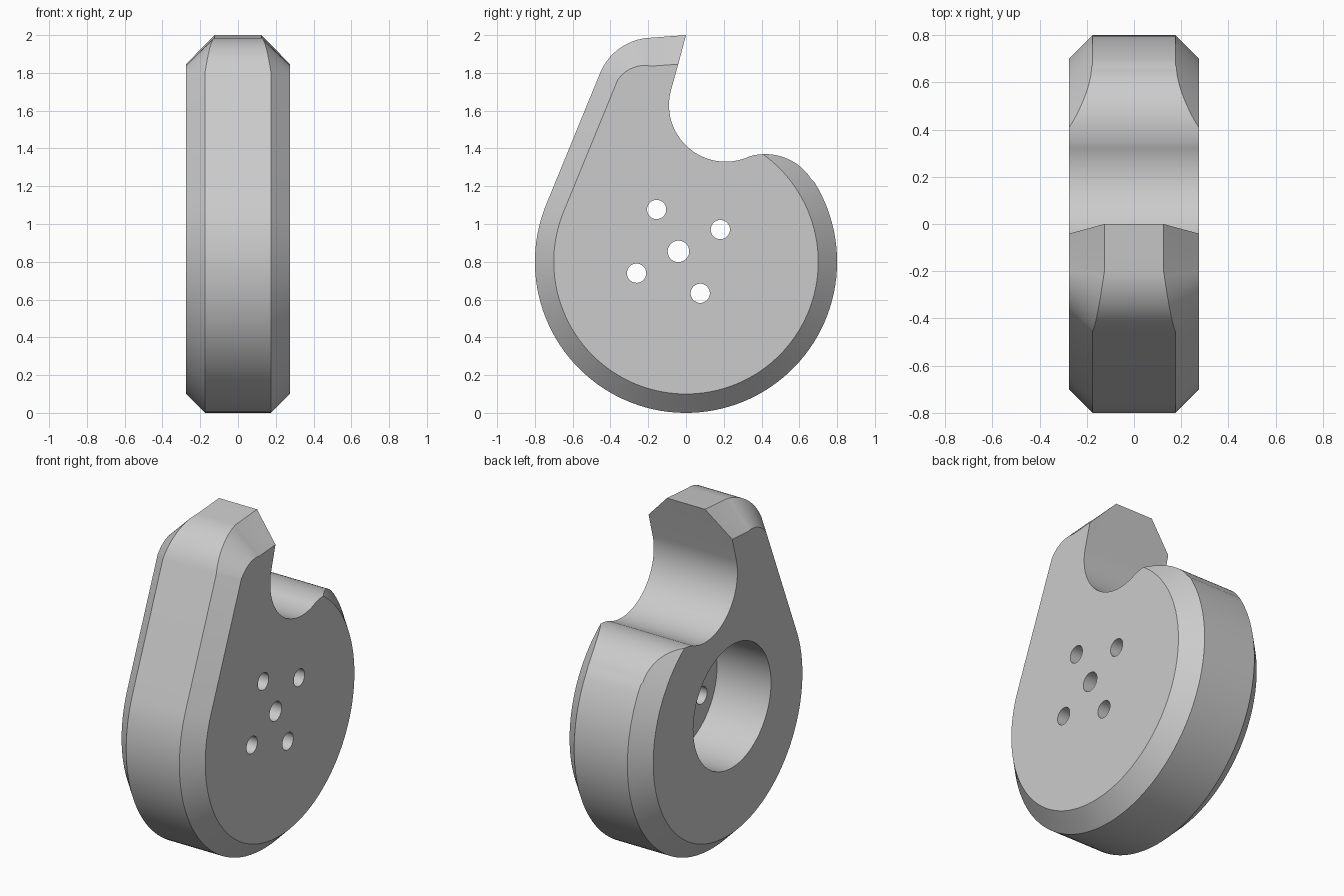
import bpy, bmesh
from math import sin, cos, radians, pi, hypot
from mathutils import Vector

cube = bpy.data.objects.get("Cube")
if cube:
    bpy.data.objects.remove(cube, do_unlink=True)

HALF = 0.275           # half thickness along x
BEVEL = 0.1            # chamfer on the rim
TIP_BEVEL = 0.15       # wider chamfer on the beak
HUB = Vector((0, 0.8))  # centre of the round body (y, z)

mat = bpy.data.materials.new("plain grey")
mat.use_nodes = True
grey = (0.6, 0.6, 0.6, 1)
mat.diffuse_color = grey
mat.node_tree.nodes["Principled BSDF"].inputs["Base Color"].default_value = grey


def arc(centre, r, a0, a1, n):
    """Points and outward directions along an arc, angles in degrees."""
    for i in range(n + 1):
        a = radians(a0 + (a1 - a0) * i / n)
        d = Vector((cos(a), sin(a)))
        yield Vector(centre) + r * d, d, i / n


# Stations around the outline: outer point, face-edge point, chamfer size
stations = []

# Rounded bump, trimmed by the conical rim chamfer
for p, d, t in arc((0.42, 1.08), 0.29, 92, 34, 20):
    out = p - HUB
    c = max(out.length - (0.8 - BEVEL), 0)
    if t == 0:
        c = 0
    stations.append((p, p - out.normalized() * c, c))

# Round body, clockwise under the hub and up to the straight front
for p, d, t in arc(HUB, 0.8, 32, -202.3, 80):
    stations.append((p, p - d * BEVEL, BEVEL))

# Shoulder of the beak, where the chamfer widens
for p, d, t in arc((-0.177, 1.686), 0.3, 157.7, 94, 18):
    c = BEVEL + (TIP_BEVEL - BEVEL) * t
    stations.append((p, p - d * c, c))

# Beak tip
stations.append((Vector((0, 2)), Vector((-0.041, 1.846)), TIP_BEVEL))

# Concave hook throat, without chamfer
for p, d, t in arc((0.21, 1.63), 0.3, 164.8, 291, 32):
    stations.append((p, p, 0))

# Short reverse curve from the throat onto the bump
for p, d, t in arc((0.42, 1.08), 0.29, 108, 95, 4):
    stations.append((p, p, 0))

# Body skin: three strips around the outline and two flat caps
bm = bmesh.new()
rows = []
for p, q, c in stations:
    rows.append([bm.verts.new((x, v.x, v.y)) for x, v in
                 ((-HALF, q), (c - HALF, p), (HALF - c, p), (HALF, q))])
for a, b in zip(rows, rows[1:] + rows[:1]):
    for k in range(3):
        bm.faces.new((a[k], a[k + 1], b[k + 1], b[k]))
bm.faces.new([r[0] for r in rows])
bm.faces.new([r[3] for r in reversed(rows)])
bmesh.ops.remove_doubles(bm, verts=bm.verts, dist=0.0005)
bmesh.ops.recalc_face_normals(bm, faces=bm.faces)
mesh = bpy.data.meshes.new("hook_body")
bm.to_mesh(mesh)
bm.free()
mesh.materials.append(mat)
body = bpy.data.objects.new("hook_body", mesh)
bpy.context.collection.objects.link(body)
bpy.context.view_layer.objects.active = body
body.select_set(True)


def drill(y, z, r, x0, x1, sides):
    """Cut a round hole along x out of the body."""
    bpy.ops.mesh.primitive_cylinder_add(
        vertices=sides, radius=r, depth=x1 - x0,
        location=((x0 + x1) / 2, y, z), rotation=(0, pi / 2, 0))
    cutter = bpy.context.object
    cutter.name = "hole_cutter"
    cutter.hide_render = True
    cutter.data.materials.append(mat)
    bpy.context.view_layer.objects.active = body
    mod = body.modifiers.new("hole", "BOOLEAN")
    mod.operation = "DIFFERENCE"
    mod.solver = "EXACT"
    mod.object = cutter
    bpy.ops.object.modifier_apply(modifier=mod.name)
    bpy.data.objects.remove(cutter, do_unlink=True)


# Blind pocket on one side, then the axle hole and four screw holes
AXLE = (-0.04, 0.855)
drill(*AXLE, 0.365, -0.5, 0.08, 64)
drill(*AXLE, 0.057, -0.1, 0.5, 32)
for k in range(4):
    a = radians(27.5 + 90 * k)
    drill(AXLE[0] + 0.25 * cos(a), AXLE[1] + 0.25 * sin(a), 0.051, -0.1, 0.5, 32)

# Smooth curves, sharp edges
bpy.ops.object.select_all(action="DESELECT")
body.select_set(True)
bpy.context.view_layer.objects.active = body
bpy.ops.object.shade_smooth_by_angle(angle=radians(25))
